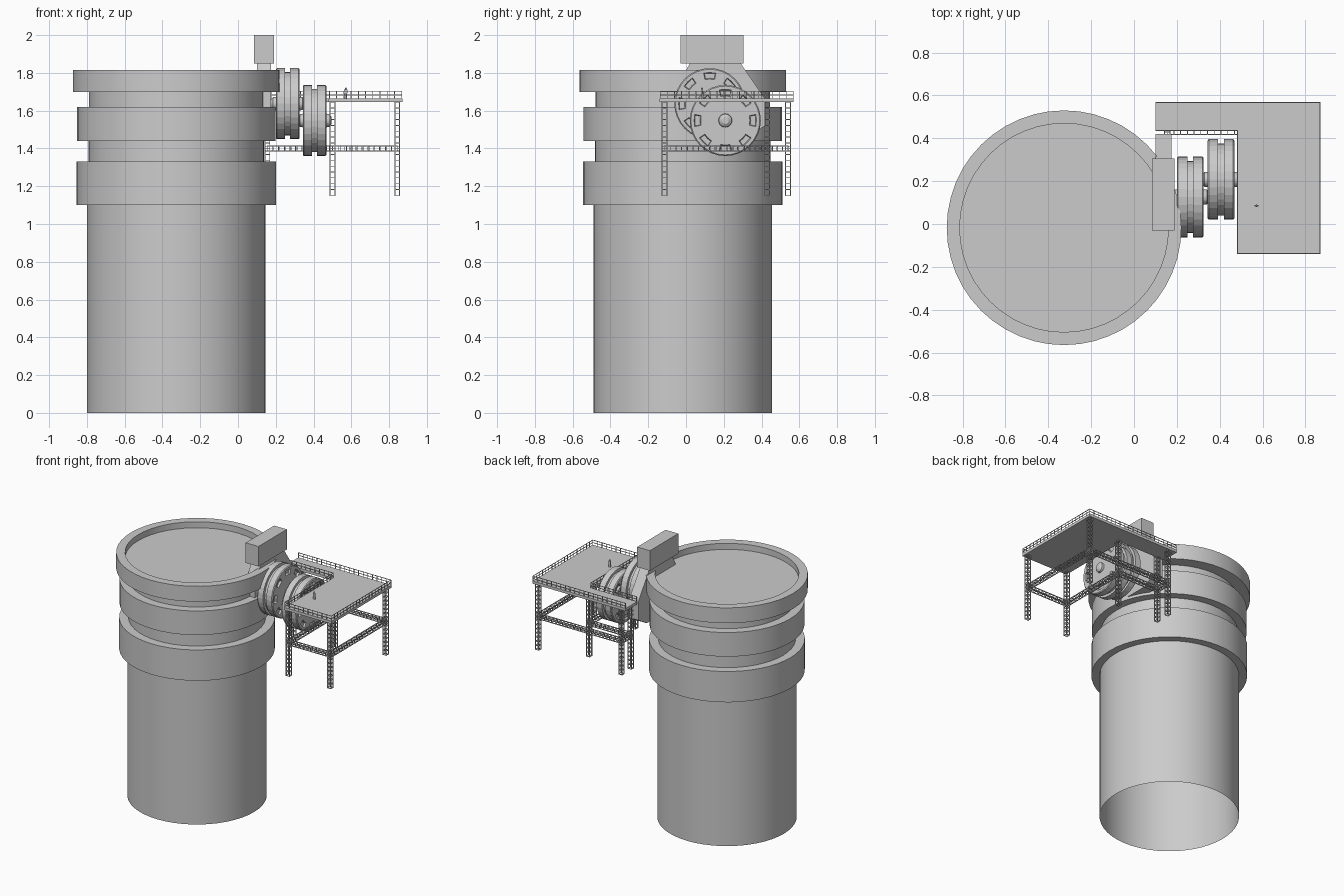
import bpy, bmesh, math
from mathutils import Vector, Matrix

if "Cube" in bpy.data.objects:
    bpy.data.objects.remove(bpy.data.objects["Cube"])

grey = bpy.data.materials.new("plain_grey")
grey.diffuse_color = (0.6, 0.6, 0.6, 1)
grey.use_nodes = True
grey.node_tree.nodes["Principled BSDF"].inputs["Base Color"].default_value = grey.diffuse_color


def finish(name, bm, smooth=False):
    me = bpy.data.meshes.new(name)
    bm.to_mesh(me)
    bm.free()
    ob = bpy.data.objects.new(name, me)
    bpy.context.collection.objects.link(ob)
    me.materials.append(grey)
    if smooth:
        bpy.ops.object.select_all(action='DESELECT')
        ob.select_set(True)
        bpy.context.view_layer.objects.active = ob
        bpy.ops.object.shade_smooth_by_angle(angle=math.radians(30))
    return ob


def add_box(bm, lo, hi):
    lo, hi = Vector(lo), Vector(hi)
    bmesh.ops.create_cube(bm, size=1, matrix=Matrix.Translation((lo + hi) / 2)
                          @ Matrix.Diagonal((*(hi - lo), 1)))


def add_rod(bm, a, b, t):
    """Square rod along one axis between two points."""
    a, b = Vector(a), Vector(b)
    lo = Vector(map(min, a, b)) - Vector((t, t, t)) / 2
    hi = Vector(map(max, a, b)) + Vector((t, t, t)) / 2
    add_box(bm, lo, hi)


def add_lathe(bm, profile, segs):
    """Revolve (radius, height) points about z; radius 0 closes the end."""
    rings = []
    for r, z in profile:
        if r == 0:
            rings.append([bm.verts.new((0, 0, z))] * segs)
        else:
            rings.append([bm.verts.new((r * math.cos(2 * math.pi * i / segs),
                                        r * math.sin(2 * math.pi * i / segs), z))
                          for i in range(segs)])
    for a, b in zip(rings, rings[1:]):
        for i in range(segs):
            j = (i + 1) % segs
            bm.faces.new(list(dict.fromkeys((a[i], a[j], b[j], b[i]))))
    bm.normal_update()


def add_prism(bm, pts, depth):
    """Extrude a closed outline by a vector."""
    face = bm.faces.new([bm.verts.new(p) for p in pts])
    new = bmesh.ops.extrude_face_region(bm, geom=[face], use_keep_orig=True)["geom"]
    bmesh.ops.translate(bm, vec=depth, verts=[v for v in new if isinstance(v, bmesh.types.BMVert)])
    bmesh.ops.recalc_face_normals(bm, faces=bm.faces[:])


# Tall round tower: open at the bottom, stepped bands, sunken lid
bm = bmesh.new()
add_lathe(bm, [(0.4725, 0), (0.4725, 1.10), (0.5275, 1.10), (0.5275, 1.33), (0.465, 1.33),
               (0.465, 1.44), (0.525, 1.44), (0.525, 1.62), (0.462, 1.62), (0.462, 1.70),
               (0.5475, 1.70), (0.5475, 1.815), (0.487, 1.815), (0.487, 1.77), (0, 1.77)], 48)
bmesh.ops.translate(bm, vec=(-0.3265, -0.0175, 0), verts=bm.verts[:])
finish("tower", bm, smooth=True)

# Head box and the bracket below it
bm = bmesh.new()
add_box(bm, (0.085, -0.03, 1.85), (0.19, 0.305, 2.0))
finish("head_box", bm)
bm = bmesh.new()
outline = [(0.02, 1.85), (0.29, 1.85), (0.42, 1.66), (0.42, 1.52), (0.32, 1.46),
           (0.05, 1.46), (-0.05, 1.56), (-0.05, 1.72)]
add_prism(bm, [(0.10, y, z) for y, z in outline], (0.075, 0, 0))
finish("bracket", bm)

# Two grooved wheels with eight pockets on each side and protruding hubs
half = [(0, 0.089), (0.018, 0.089), (0.034, 0.078), (0.036, 0.0625), (0.13, 0.0625),
        (0.165, 0.0625), (0.182, 0.0625), (0.188, 0.057), (0.188, 0.013), (0.168, 0.013)]


def wheel(name, centre):
    bm = bmesh.new()
    prof = [(r, -z) for r, z in half] + [(r, z) for r, z in reversed(half)]
    add_lathe(bm, prof, 32)
    for side in (-1, 1):
        pockets = []
        for f in bm.faces:
            c = f.calc_center_median()
            ang = math.degrees(math.atan2(c.y, c.x))
            off = abs((ang + 22.5) % 45 - 22.5)
            if f.normal.z * side > 0.9 and 0.13 < math.hypot(c.x, c.y) < 0.16 and off < 10:
                pockets.append(f)
        bmesh.ops.inset_region(bm, faces=pockets, thickness=0.005)
        rim = {v for f in pockets for v in f.verts}
        bmesh.ops.translate(bm, vec=(0, 0, -side * 0.014), verts=list(rim))
    bmesh.ops.transform(bm, verts=bm.verts[:], matrix=Matrix.Translation(centre)
                        @ Matrix.Rotation(math.pi / 2, 4, 'Y'))
    finish(name, bm)


wheel("inner_wheel", (0.263, 0.126, 1.637))
wheel("outer_wheel", (0.406, 0.208, 1.548))

# L-shaped deck
corners = [(0.10, 0.57), (0.10, 0.433), (0.48, 0.433), (0.48, -0.14), (0.87, -0.14), (0.87, 0.57)]
bm = bmesh.new()
add_prism(bm, [(x, y, 1.645) for x, y in corners], (0, 0, 0.02))
finish("deck", bm)

# Guard rails round the deck, open at the tower end
bm = bmesh.new()
path = [Vector(c) for c in [(0.103, 0.436)] + [(0.483, 0.436), (0.483, -0.137), (0.867, -0.137),
                                               (0.867, 0.567), (0.103, 0.567)]]
for a, b in zip(path, path[1:]):
    n = max(2, round((b - a).length / 0.038))
    for z in (1.683, 1.702):
        add_rod(bm, (*a, z), (*b, z), 0.0035)
    for i in range(n + 1):
        p = a.lerp(b, i / n)
        add_rod(bm, (*p, 1.66), (*p, 1.702), 0.0035)
finish("guard_rails", bm)


def add_lattice(bm, a, b, w=0.013, t=0.005, step=0.03):
    """Open square truss along one axis: four chords plus square rungs."""
    a, b = Vector(a), Vector(b)
    axis = max(range(3), key=lambda k: abs(b[k] - a[k]))
    u, v = [Vector([w if k == m else 0 for k in range(3)]) for m in range(3) if m != axis]
    ring = [u + v, u - v, -u - v, v - u]
    n = max(1, round((b - a).length / step))
    for i, o in enumerate(ring):
        add_rod(bm, a + o, b + o, t)
        for k in range(n + 1):
            p = a.lerp(b, k / n)
            add_rod(bm, p + o, p + ring[(i + 1) % 4], t * 0.8)


# Lattice legs
legs = [(0.155, 0.54), (0.155, 0.43), (0.50, 0.43), (0.50, -0.113), (0.843, -0.113), (0.843, 0.54)]
bm = bmesh.new()
for x, y in legs:
    add_lattice(bm, (x, y, 1.152), (x, y, 1.645))
finish("lattice_legs", bm)

# Lattice braces joining neighbouring legs
bm = bmesh.new()
for a, b in zip(legs, legs[1:] + legs[:1]):
    add_lattice(bm, (*a, 1.399), (*b, 1.399))
finish("lattice_braces", bm)

# Tiny worker on the deck
bm = bmesh.new()
for s in (-1, 1):
    add_box(bm, (0.571 + s * 0.004 - 0.003, 0.082, 1.665), (0.571 + s * 0.004 + 0.003, 0.088, 1.69))
add_box(bm, (0.562, 0.081, 1.69), (0.580, 0.089, 1.711))
bmesh.ops.create_icosphere(bm, subdivisions=1, radius=0.006,
                           matrix=Matrix.Translation((0.571, 0.085, 1.717)))
finish("worker", bm)
